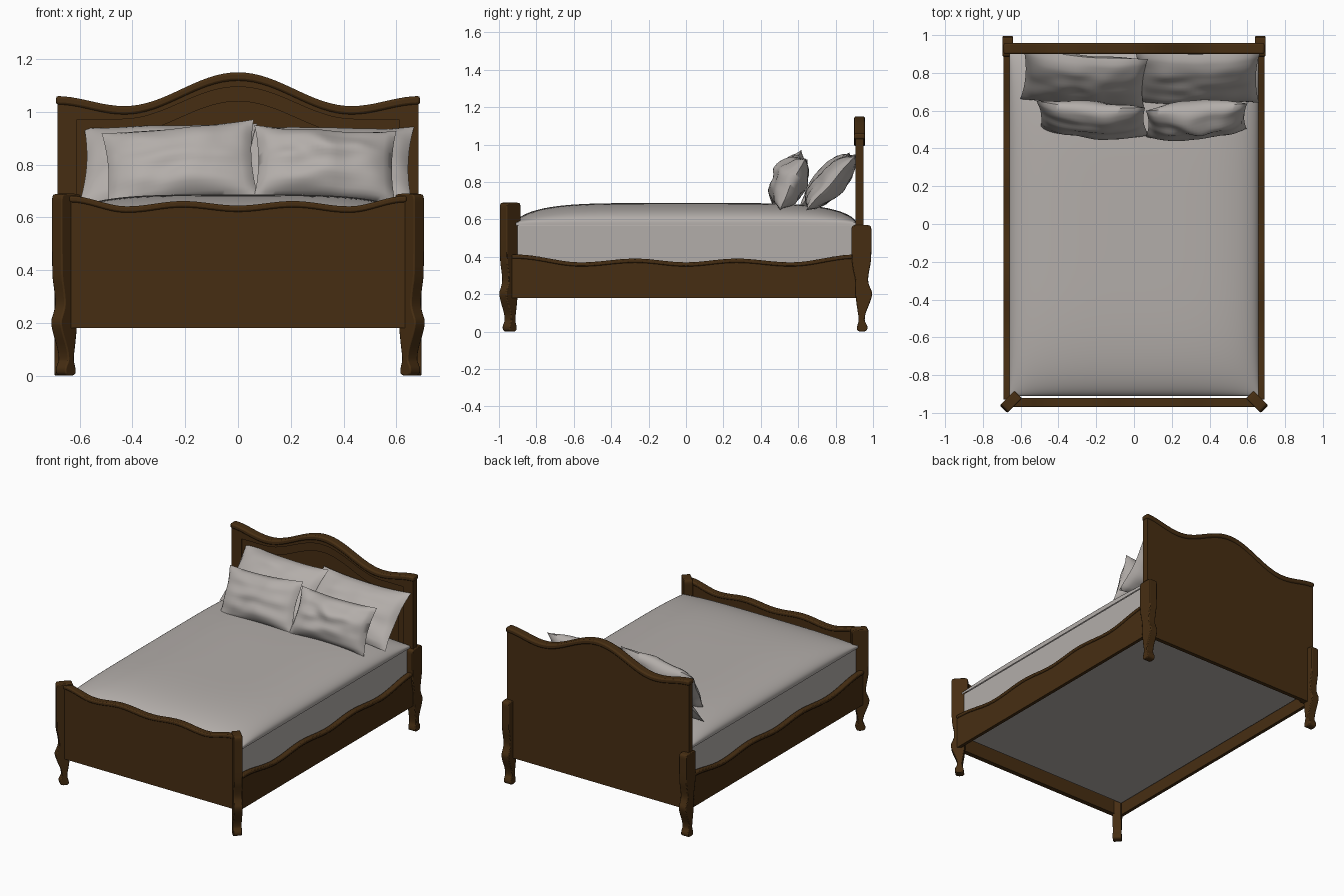
import bpy, bmesh, math
from mathutils import Vector, Matrix, Euler, noise

if "Cube" in bpy.data.objects:
    bpy.data.objects.remove(bpy.data.objects["Cube"])


def material(name, rgb):
    m = bpy.data.materials.new(name)
    m.diffuse_color = (*rgb, 1)
    m.use_nodes = True
    m.node_tree.nodes["Principled BSDF"].inputs["Base Color"].default_value = m.diffuse_color
    return m


WOOD = material("dark wood", (0.062, 0.027, 0.006))
FABRIC = material("pale grey fabric", (0.45, 0.42, 0.40))


def finish(name, bm, mat, bevel=0.0, angle=35):
    """Turn a bmesh into a shaded object, optionally with rounded edges."""
    bmesh.ops.recalc_face_normals(bm, faces=bm.faces)
    me = bpy.data.meshes.new(name)
    bm.to_mesh(me)
    bm.free()
    me.materials.append(mat)
    ob = bpy.data.objects.new(name, me)
    bpy.context.collection.objects.link(ob)
    if bevel:
        b = ob.modifiers.new("round", "BEVEL")
        b.width, b.segments, b.limit_method = bevel, 2, "ANGLE"
        b.angle_limit = math.radians(40)
    bpy.ops.object.select_all(action="DESELECT")
    ob.select_set(True)
    bpy.context.view_layer.objects.active = ob
    bpy.ops.object.shade_smooth_by_angle(angle=math.radians(angle))
    return ob


def wave(keys):
    """Symmetric smooth curve through (distance from centre, height) keys."""
    def f(t):
        t = abs(t)
        for (a, za), (b, zb) in zip(keys, keys[1:]):
            if t <= b:
                s = (1 - math.cos(math.pi * (t - a) / (b - a))) / 2
                return za + (zb - za) * s
        return keys[-1][1]
    return f


def board(name, t0, t1, low, high, d0, d1, along="x", n=48, bevel=0.0):
    """Upright board between two height curves; t runs along it, d across it."""
    bm = bmesh.new()
    rings = []
    for i in range(n + 1):
        t = t0 + (t1 - t0) * i / n
        ring = []
        for d, z in ((d0, low(t)), (d1, low(t)), (d1, high(t)), (d0, high(t))):
            ring.append(bm.verts.new((t, d, z) if along == "x" else (d, t, z)))
        rings.append(ring)
    for a, b in zip(rings, rings[1:]):
        for k in range(4):
            bm.faces.new((a[k], a[(k + 1) % 4], b[(k + 1) % 4], b[k]))
    bm.faces.new(rings[0])
    bm.faces.new(rings[-1])
    return finish(name, bm, WOOD, bevel)


def level(z):
    return lambda t: z


def below(f, drop):
    return lambda t: f(t) - drop


# Headboard: back board, raised frame, inner step and rounded cap
head = wave([(0, 1.14), (0.43, 1.012), (0.69, 1.05)])
arch = wave([(0, 1.095), (0.44, 0.972), (0.61, 0.972)])
inner = wave([(0, 1.04), (0.44, 0.915), (0.57, 0.915)])
board("headboard_panel", -0.685, 0.685, level(0.18), head, 0.921, 0.948)
board("headboard_frame_top", -0.61, 0.61, arch, head, 0.907, 0.93)
board("headboard_step_top", -0.61, 0.61, inner, arch, 0.914, 0.93)
for s, side in ((-1, "left"), (1, "right")):
    board("headboard_stile_" + side, s * 0.61, s * 0.685, level(0.18), head, 0.907, 0.93, n=10)
    board("headboard_step_" + side, s * 0.57, s * 0.61, level(0.5), inner, 0.914, 0.93, n=2)
board("headboard_cap", -0.69, 0.69, below(head, 0.022), lambda t: head(t) + 0.01,
      0.899, 0.957, bevel=0.009)

# Footboard with cap
foot = wave([(0, 0.645), (0.21, 0.662), (0.42, 0.642), (0.64, 0.682)])
board("footboard_panel", -0.64, 0.64, level(0.18), below(foot, 0.005), -0.962, -0.93)
board("footboard_cap", -0.64, 0.64, below(foot, 0.024), foot, -0.97, -0.922, bevel=0.007)

# Side rails with caps
rail = wave([(0, 0.37), (0.27, 0.39), (0.56, 0.37), (0.91, 0.412)])
for s, side in ((-1, "left"), (1, "right")):
    board("side_rail_" + side, -0.93, 0.925, level(0.18), below(rail, 0.004),
          s * 0.662, s * 0.684, "y")
    board("side_rail_cap_" + side, -0.93, 0.925, below(rail, 0.022), rail,
          s * 0.656, s * 0.692, "y", bevel=0.006)

# Cabriole posts: (outward distance, height) profile, extruded sideways
POST = [(-0.030, 0.57), (-0.053, 0.565), (-0.053, 0.52), (-0.053, 0.40), (-0.045, 0.33),
        (-0.030, 0.27), (-0.034, 0.21), (-0.024, 0.13), (-0.012, 0.06), (-0.024, 0.03),
        (-0.024, 0.0), (0.028, 0.0), (0.034, 0.025), (0.024, 0.045), (0.016, 0.06),
        (0.022, 0.10), (0.048, 0.16), (0.060, 0.205), (0.046, 0.235), (0.034, 0.27),
        (0.040, 0.32), (0.053, 0.38), (0.053, 0.52), (0.053, 0.565), (0.03, 0.57)]


def chaikin(pts):
    out = []
    for a, b in zip(pts, pts[1:] + pts[:1]):
        a, b = Vector(a), Vector(b)
        out += [a * 0.75 + b * 0.25, a * 0.25 + b * 0.75]
    return out


def post(name, x, y, outward, stretch, width=0.055):
    out = Vector(outward).normalized()
    across = Vector((-out.y, out.x))
    prof = chaikin(chaikin(POST))
    bm = bmesh.new()
    sides = []
    for w in (-width / 2, width / 2):
        ring = []
        for d, z in prof:
            z += stretch * min(max((z - 0.38) / 0.14, 0), 1)
            p = Vector((x, y)) + out * d + across * w
            ring.append(bm.verts.new((p.x, p.y, z)))
        sides.append(ring)
        bm.faces.new(ring)
    n = len(prof)
    for i in range(n):
        j = (i + 1) % n
        bm.faces.new((sides[0][i], sides[0][j], sides[1][j], sides[1][i]))
    finish(name, bm, WOOD, 0.005)


for s, side in ((-1, "left"), (1, "right")):
    post("back_post_" + side, s * 0.668, 0.938, (0, 1), 0.0)
    post("front_post_" + side, s * 0.650, -0.940, (s, -1), 0.12)

# Mattress block
bm = bmesh.new()
bmesh.ops.create_cube(bm, size=1, matrix=Matrix.Translation((0, 0, 0.4125))
                      @ Matrix.Diagonal((1.308, 1.81, 0.325, 1)))
finish("mattress", bm, FABRIC, 0.012)

# Domed cover on the mattress, with a thin skirt
bm = bmesh.new()
bmesh.ops.create_grid(bm, x_segments=48, y_segments=64, size=1)
for v in bm.verts:
    u, w = math.sin(v.co.x * math.pi / 2), math.sin(v.co.y * math.pi / 2)
    h = math.sqrt(max(0, 1 - u ** 4)) * max(0, 1 - abs(w) ** 5) ** 0.6
    v.co = (u * 0.66, w * 0.91, 0.582 + 0.105 * h)
rim = bmesh.ops.extrude_edge_only(bm, edges=[e for e in bm.edges if e.is_boundary])
for v in rim["geom"]:
    if isinstance(v, bmesh.types.BMVert):
        v.co.z = 0.568
finish("bed_cover", bm, FABRIC, angle=50)


# Pillows: two puffed grids joined at a pinched seam
def pillow(name, centre, w, h, thick, lean, roll, yaw, seed):
    turn = Euler([math.radians(a) for a in (-lean, roll, yaw)], "XYZ").to_matrix()
    bm = bmesh.new()
    for side in (-1, 1):
        g = bmesh.ops.create_grid(bm, x_segments=28, y_segments=20, size=1)
        for v in g["verts"]:
            u, t = v.co.x, v.co.y
            puff = (max(0, 1 - u * u) * max(0, 1 - t * t)) ** 0.55
            crease = noise.noise(Vector((u * 2.2 + seed, t * 2.2, side * 3)))
            p = Vector((u * w * (1 - 0.06 * (1 - t * t)),
                        side * thick * puff * (1 + 0.25 * crease),
                        t * h * (1 - 0.09 * (1 - u * u))))
            p.y += 0.012 * noise.noise(Vector((u * 1.5, t * 1.5, seed)))
            v.co = turn @ p + Vector(centre)
    bmesh.ops.remove_doubles(bm, verts=bm.verts, dist=0.0005)
    finish(name, bm, FABRIC, angle=60)


pillow("back_pillow_left", (-0.265, 0.765, 0.805), 0.33, 0.20, 0.075, 42, -1, -5, 1.3)
pillow("back_pillow_right", (0.335, 0.775, 0.80), 0.33, 0.20, 0.075, 42, 1, 0, 4.7)
pillow("front_pillow_left", (-0.22, 0.555, 0.80), 0.29, 0.165, 0.08, 27, -5, -3, 7.1)
pillow("front_pillow_right", (0.33, 0.55, 0.80), 0.27, 0.155, 0.095, 27, 2.5, 4, 9.9)
